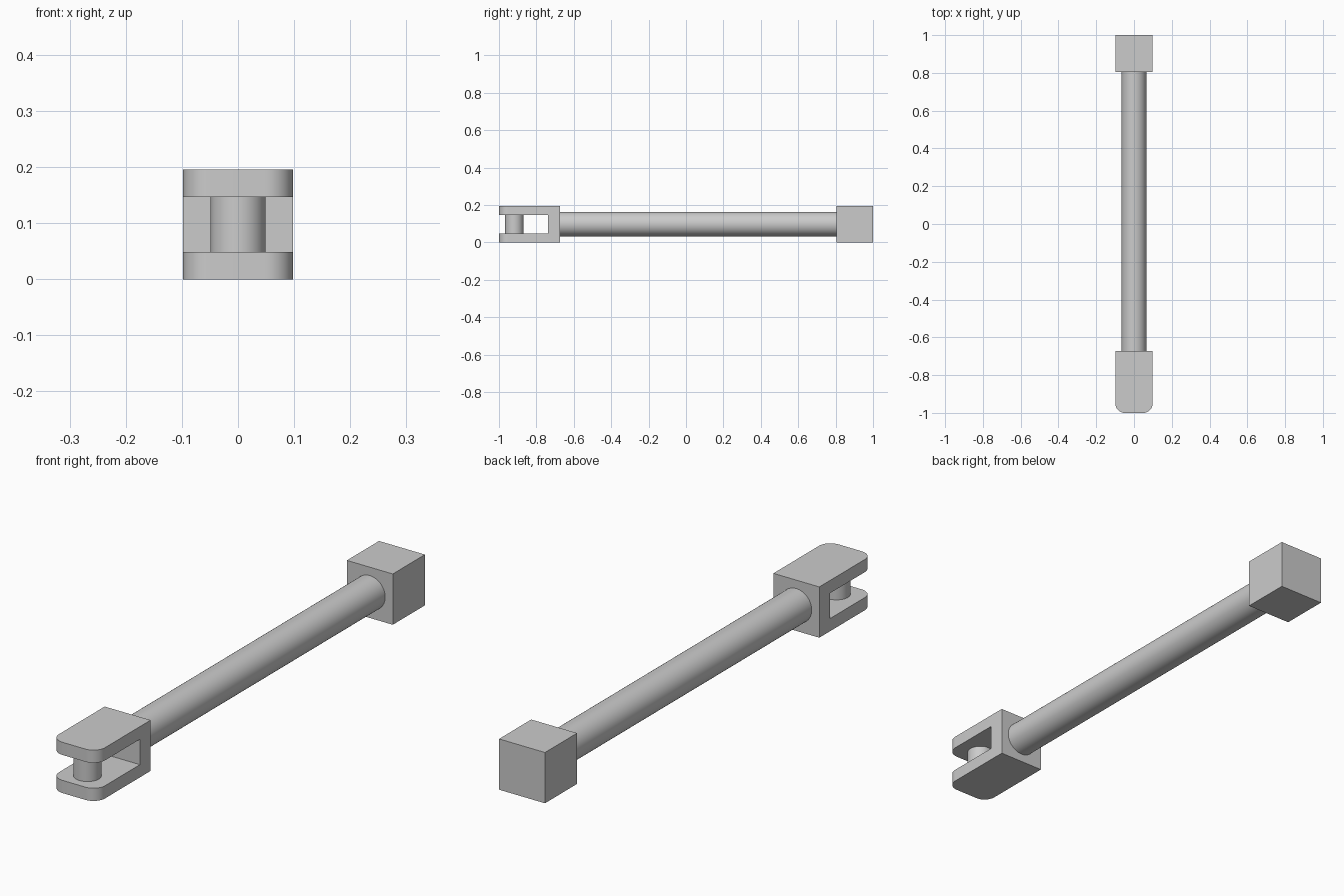
import bpy
import bmesh
import math

if "Cube" in bpy.data.objects:
    bpy.data.objects.remove(bpy.data.objects["Cube"], do_unlink=True)

HALF = 0.098          # half width of the end fittings
FORK_BACK = -0.673
BLOCK_FRONT = 0.804

steel = bpy.data.materials.new("plain grey")
steel.use_nodes = True
GREY = (0.6, 0.6, 0.6, 1)
steel.diffuse_color = GREY
steel.node_tree.nodes["Principled BSDF"].inputs["Base Color"].default_value = GREY


def finish(obj, name, smooth=True):
    obj.name = obj.data.name = name
    obj.data.materials.append(steel)
    if smooth:
        bpy.ops.object.select_all(action='DESELECT')
        obj.select_set(True)
        bpy.context.view_layer.objects.active = obj
        bpy.ops.object.shade_smooth_by_angle(angle=math.radians(30))


def cylinder(name, radius, depth, location, rotation=(0, 0, 0)):
    bpy.ops.mesh.primitive_cylinder_add(vertices=64, radius=radius, depth=depth,
                                        location=location, rotation=rotation)
    finish(bpy.context.object, name)


# Fork: C-shaped side profile extruded across x, front corners rounded
top, low, high, slot = 2 * HALF, HALF / 2, HALF * 1.5, -0.738
profile = [(-1, 0), (FORK_BACK, 0), (FORK_BACK, top), (-1, top),
           (-1, high), (slot, high), (slot, low), (-1, low)]
bm = bmesh.new()
face = bm.faces.new([bm.verts.new((-HALF, y, z)) for y, z in profile])
extruded = bmesh.ops.extrude_face_region(bm, geom=[face])["geom"]
bmesh.ops.translate(bm, vec=(2 * HALF, 0, 0),
                    verts=[v for v in extruded if isinstance(v, bmesh.types.BMVert)])
corners = [e for e in bm.edges
           if all(v.co.y < -0.99 for v in e.verts)
           and abs(e.verts[0].co.z - e.verts[1].co.z) > 0.01]
bmesh.ops.bevel(bm, geom=corners, offset=0.049, segments=12, profile=0.5,
                affect='EDGES')
bmesh.ops.recalc_face_normals(bm, faces=bm.faces)
mesh = bpy.data.meshes.new("fork")
bm.to_mesh(mesh)
bm.free()
fork = bpy.data.objects.new("fork", mesh)
bpy.context.collection.objects.link(fork)
finish(fork, "fork")

# Cross pin between the fork arms
cylinder("fork_pin", 0.049, high - low, (0, -0.918, HALF))

# Rod joining the fork and the end block
cylinder("rod", 0.0655, BLOCK_FRONT - FORK_BACK,
         (0, (BLOCK_FRONT + FORK_BACK) / 2, HALF), (math.pi / 2, 0, 0))

# End block
bpy.ops.mesh.primitive_cube_add(size=2 * HALF, location=(0, 1 - HALF, HALF))
finish(bpy.context.object, "end_block", smooth=False)
